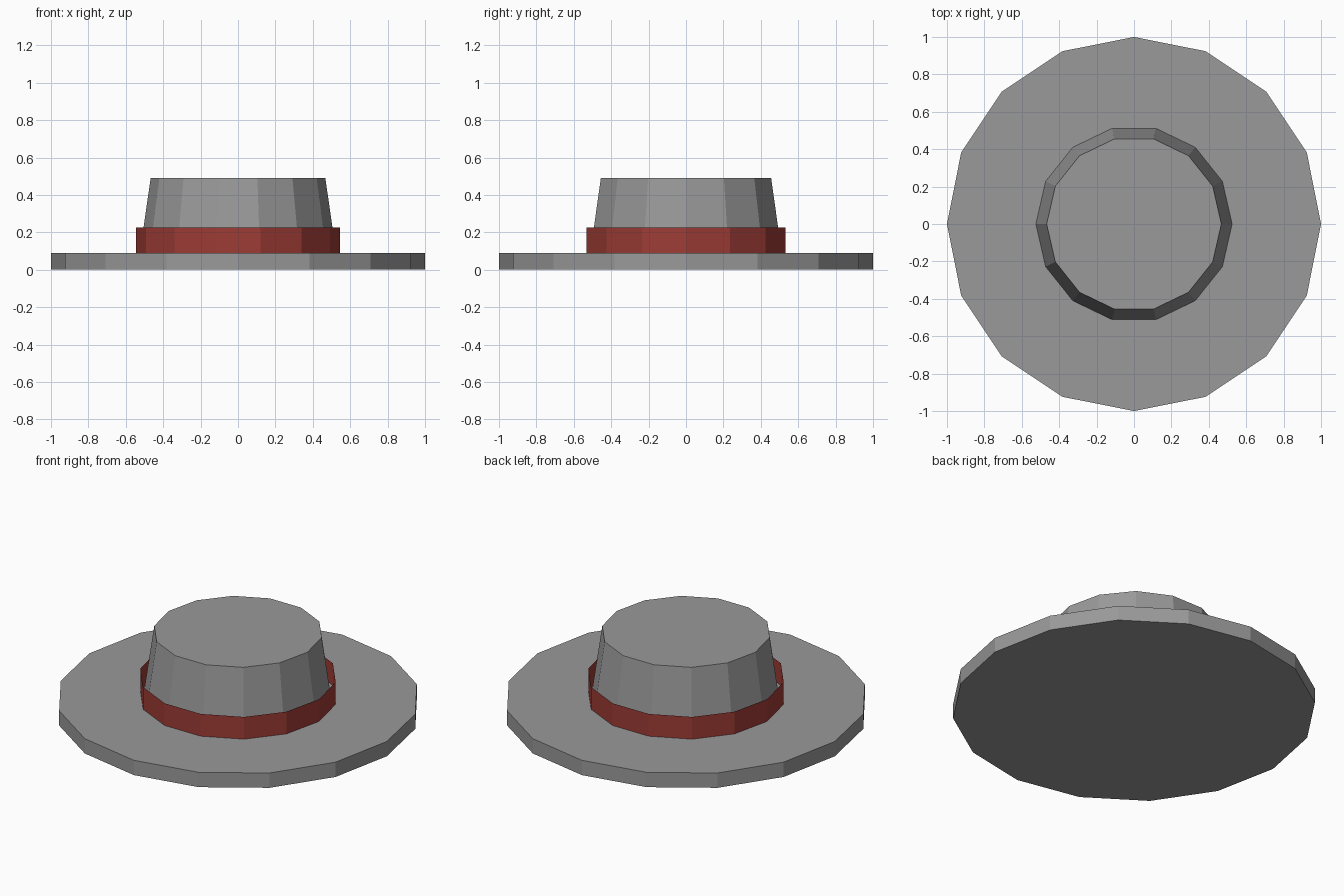
import bpy
import bmesh
from math import cos, sin, tau

default = bpy.data.objects.get("Cube")
if default:
    bpy.data.objects.remove(default, do_unlink=True)


def material(name, colour):
    mat = bpy.data.materials.new(name)
    mat.use_nodes = True
    mat.diffuse_color = (*colour, 1)
    mat.node_tree.nodes["Principled BSDF"].inputs["Base Color"].default_value = (*colour, 1)
    return mat


def ring_solid(name, mat, sides, lower, upper, capped=True):
    """Flat-sided solid between two (radius, height) rings, optionally open-ended."""
    bm = bmesh.new()
    rings = []
    for radius, height in (lower, upper):
        angles = [tau * i / sides for i in range(sides)]
        rings.append([bm.verts.new((radius * cos(a), radius * sin(a), height)) for a in angles])
    bottom, top = rings
    for i in range(sides):
        j = (i + 1) % sides
        bm.faces.new((bottom[i], bottom[j], top[j], top[i]))
    if capped:
        bm.faces.new(bottom[::-1])
        bm.faces.new(top)
    mesh = bpy.data.meshes.new(name)
    bm.to_mesh(mesh)
    bm.free()
    mesh.materials.append(mat)
    obj = bpy.data.objects.new(name, mesh)
    bpy.context.collection.objects.link(obj)
    return obj


felt = material("grey felt", (0.32, 0.32, 0.32))
ribbon = material("red ribbon", (0.34, 0.045, 0.036))

# Wide flat brim
ring_solid("brim", felt, 16, (1.0, 0.0), (1.0, 0.09))
# Tapered crown
ring_solid("crown", felt, 14, (0.525, 0.088), (0.467, 0.49))
# Loose open band around the crown
ring_solid("hat_band", ribbon, 14, (0.545, 0.09), (0.545, 0.225), capped=False)
